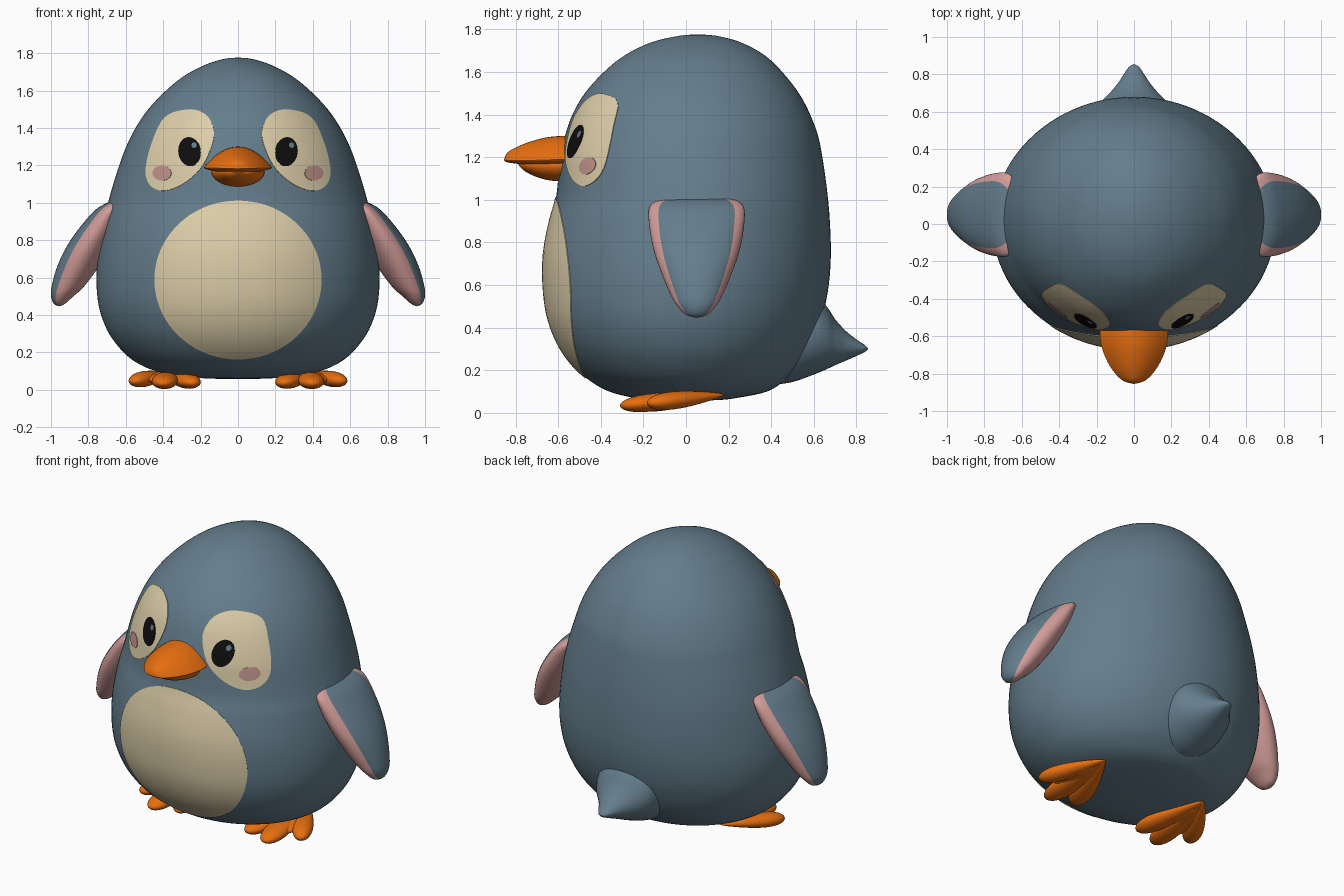
import bpy, bmesh, math
from mathutils import Vector, Matrix
from mathutils.bvhtree import BVHTree

if "Cube" in bpy.data.objects:
    bpy.data.objects.remove(bpy.data.objects["Cube"])


def material(name, rgb):
    m = bpy.data.materials.new(name)
    lin = [(c / 255 / 12.92) if c < 10 else ((c / 255 + 0.055) / 1.055) ** 2.4 for c in rgb]
    m.diffuse_color = (*lin, 1)
    m.use_nodes = True
    m.node_tree.nodes["Principled BSDF"].inputs["Base Color"].default_value = m.diffuse_color
    return m


BLUE = material("slate blue", (100, 125, 140))
CREAM = material("cream", (222, 207, 170))
ORANGE = material("orange", (235, 112, 16))
PINK = material("wing pink", (211, 157, 153))
BLUSH = material("blush pink", (194, 148, 142))
BLACK = material("black", (14, 14, 14))


def finish(name, bm, mats):
    bmesh.ops.recalc_face_normals(bm, faces=bm.faces[:])
    me = bpy.data.meshes.new(name)
    bm.to_mesh(me)
    bm.free()
    for m in mats:
        me.materials.append(m)
    for p in me.polygons:
        p.use_smooth = True
    me.set_sharp_from_angle(angle=math.radians(50))
    ob = bpy.data.objects.new(name, me)
    bpy.context.collection.objects.link(ob)
    return ob


def spline(pts, steps, closed=False):
    """Catmull-Rom through tuples of any length."""
    n, out = len(pts), []
    get = (lambda i: pts[i % n]) if closed else (lambda i: pts[min(max(i, 0), n - 1)])
    for i in range(n if closed else n - 1):
        for k in range(steps):
            t = k / steps
            out.append(tuple(0.5 * (2 * b + (c - a) * t + (2 * a - 5 * b + 4 * c - d) * t * t
                                    + (3 * b - a - 3 * c + d) * t ** 3)
                             for a, b, c, d in zip(get(i - 1), get(i), get(i + 1), get(i + 2))))
    return out if closed else out + [pts[-1]]


def loft(name, rows, axis, mats, seg=48, steps=4, shape=None, rule=None):
    """Rows (cx, cy, cz, r1, r2): sections across the z or y axis."""
    bm = bmesh.new()
    shape = shape or (lambda c, s: (c, s))
    rings = []
    for cx, cy, cz, r1, r2 in spline(rows, steps):
        ring = []
        for j in range(seg):
            a = 2 * math.pi * j / seg
            u, v = shape(math.cos(a), math.sin(a))
            u, v = u * max(r1, 0), v * max(r2, 0)
            ring.append(bm.verts.new((cx + u, cy + v, cz) if axis == 'z' else (cx + u, cy, cz + v)))
        rings.append(ring)
    for r, q in zip(rings, rings[1:]):
        for j in range(seg):
            k = (j + 1) % seg
            f = bm.faces.new((r[j], r[k], q[k], q[j]))
            if rule:
                f.material_index = rule(2 * math.pi * (j + 0.5) / seg)
    bmesh.ops.remove_doubles(bm, verts=bm.verts[:], dist=1e-5)
    bmesh.ops.holes_fill(bm, edges=[e for e in bm.edges if e.is_boundary], sides=0)
    return finish(name, bm, mats)


# Body: height, half width, front y, back y
profile = [(.058, 0, 0, 0), (.06, .15, -.15, .15), (.072, .30, -.25, .25), (.10, .44, -.36, .38),
           (.15, .55, -.45, .46), (.22, .63, -.53, .53), (.32, .70, -.60, .59), (.45, .745, -.65, .64),
           (.6, .757, -.67, .67), (.75, .745, -.668, .68), (.9, .72, -.64, .675), (1.0, .695, -.612, .667),
           (1.1, .667, -.60, .655), (1.2, .635, -.592, .64), (1.3, .598, -.568, .62),
           (1.4, .548, -.533, .583), (1.5, .48, -.475, .53), (1.6, .385, -.385, .452),
           (1.68, .285, -.285, .367), (1.74, .17, -.16, .255), (1.77, .07, -.03, .14), (1.776, 0, .05, .05)]
body = loft("body", [(0, (f + b) / 2, z, a, (b - f) / 2) for z, a, f, b in profile], 'z', [BLUE], seg=96)
tree = BVHTree.FromPolygons([v.co for v in body.data.vertices], [tuple(p.vertices) for p in body.data.polygons])


def decal(name, outline, mat, lift, rings=8):
    """Thin plate draped on the front of the body inside an (x, z) outline."""
    bm = bmesh.new()
    n = len(outline)
    cx, cz = sum(p[0] for p in outline) / n, sum(p[1] for p in outline) / n

    def drape(x, z, d):
        hit, normal, _, _ = tree.ray_cast(Vector((x, -2, z)), Vector((0, 1, 0)))
        if normal.y > 0:
            normal = -normal
        return bm.verts.new(hit + normal * d)

    centre = drape(cx, cz, lift)
    levels = [(r / rings, lift) for r in range(1, rings + 1)] + [(1, -.002)]
    prev = None
    for t, d in levels:
        ring = [drape(cx + (x - cx) * t, cz + (z - cz) * t, d) for x, z in outline]
        for j in range(n):
            k = (j + 1) % n
            bm.faces.new((prev[j], prev[k], ring[k], ring[j]) if prev else (centre, ring[k], ring[j]))
        prev = ring
    return finish(name, bm, [mat])


def oval(cx, cz, rx, rz, tilt=0, n=40):
    c, s = math.cos(tilt), math.sin(tilt)
    pts = [(rx * math.cos(2 * math.pi * i / n), rz * math.sin(2 * math.pi * i / n)) for i in range(n)]
    return [(cx + x * c - z * s, cz + x * s + z * c) for x, z in pts]


# Belly patch
decal("belly_patch", oval(0, .588, .445, .423, n=72), CREAM, .004, rings=16)

# Beak: bell-shaped upper half and rounded lower half
loft("upper_beak", [(0, -.50, 1.19, .17, .11), (0, -.58, 1.19, .182, .11), (0, -.66, 1.187, .172, .105),
                    (0, -.74, 1.185, .14, .085), (0, -.80, 1.185, .10, .06), (0, -.84, 1.185, .055, .035),
                    (0, -.855, 1.185, 0, 0)], 'y', [ORANGE],
     shape=lambda c, s: (c, s * s if s > 0 else s * .25))
loft("lower_beak", [(0, -.50, 1.165, .14, .075), (0, -.60, 1.165, .14, .078), (0, -.68, 1.165, .115, .065),
                    (0, -.75, 1.165, .075, .035), (0, -.79, 1.165, 0, 0)], 'y', [ORANGE],
     shape=lambda c, s: (c, s * .3 if s > 0 else s))

# Tail: flared cone; y, top z, bottom z, half width
tail = [(.40, .56, .13, .22), (.50, .56, .145, .22), (.60, .55, .18, .20), (.66, .50, .205, .168),
        (.70, .44, .224, .13), (.75, .385, .245, .088), (.80, .345, .267, .055), (.84, .318, .286, .027),
        (.855, .301, .301, 0)]
loft("tail", [(0, y, (t + b) / 2, w, (t - b) / 2) for y, t, b, w in tail], 'y', [BLUE])

face_patch = [(.27, 1.497), (.39, 1.455), (.46, 1.315), (.492, 1.17), (.465, 1.09), (.39, 1.064),
              (.283, 1.107), (.187, 1.2), (.13, 1.34), (.142, 1.43), (.187, 1.48)]
# Wing: z, inner x, outer x, half width in y
wing = [(1.01, .62, .67, .15), (.99, .60, .72, .20), (.95, .61, .775, .225), (.85, .64, .86, .219),
        (.75, .69, .925, .198), (.65, .75, .97, .163), (.55, .825, .997, .12), (.50, .88, 1.0, .09),
        (.46, .925, .985, .05), (.446, .955, .955, 0)]

for side, s in (("left", 1), ("right", -1)):
    # Face patch, eye, highlight and cheek
    decal(f"{side}_face_patch", [(s * x, z) for x, z in spline(face_patch, 5, True)], CREAM, .004, rings=10)
    decal(f"{side}_eye", oval(s * .257, 1.272, .059, .077, -s * .1), BLACK, .007)
    decal(f"{side}_eye_highlight", oval(s * .257 + .026, 1.305, .014, .016, n=20), BLUE, .009, rings=3)
    decal(f"{side}_cheek", oval(s * .403, 1.158, .049, .04), BLUSH, .007)

    # Wing: blue outside, pink rim and inside
    loft(f"{side}_wing", [(s * (a + b) / 2, .05, z, (b - a) / 2, w) for z, a, b, w in wing], 'z', [BLUE, PINK],
         rule=lambda t, s=s: 0 if s * math.cos(t) > .58 else 1)

    # Foot: three bulbous toes fanning from the heel, with a web
    bm = bmesh.new()
    heel = Vector((s * .37, .18, .085))
    for x, y, z, w in ((.235, -.26, .035, .08), (.40, -.31, .033, .085), (.565, -.18, .045, .07)):
        tip = Vector((s * x, y, z))
        d = tip - heel
        place = Matrix.Translation((tip + heel) / 2) @ d.to_track_quat('Y', 'Z').to_matrix().to_4x4()
        for v in bmesh.ops.create_uvsphere(bm, u_segments=28, v_segments=18, radius=1)["verts"]:
            p, taper = v.co, .75 + .4 * v.co.y
            v.co = place @ Vector((p.x * w * taper, p.y * d.length / 2, p.z * .05 * taper))
    web = Matrix.Translation((s * .385, -.04, .062)) @ Matrix.Rotation(.1, 4, 'X') @ Matrix.Diagonal((.11, .17, .032, 1))
    bmesh.ops.create_uvsphere(bm, u_segments=28, v_segments=16, radius=1, matrix=web)
    finish(f"{side}_foot", bm, [ORANGE])
